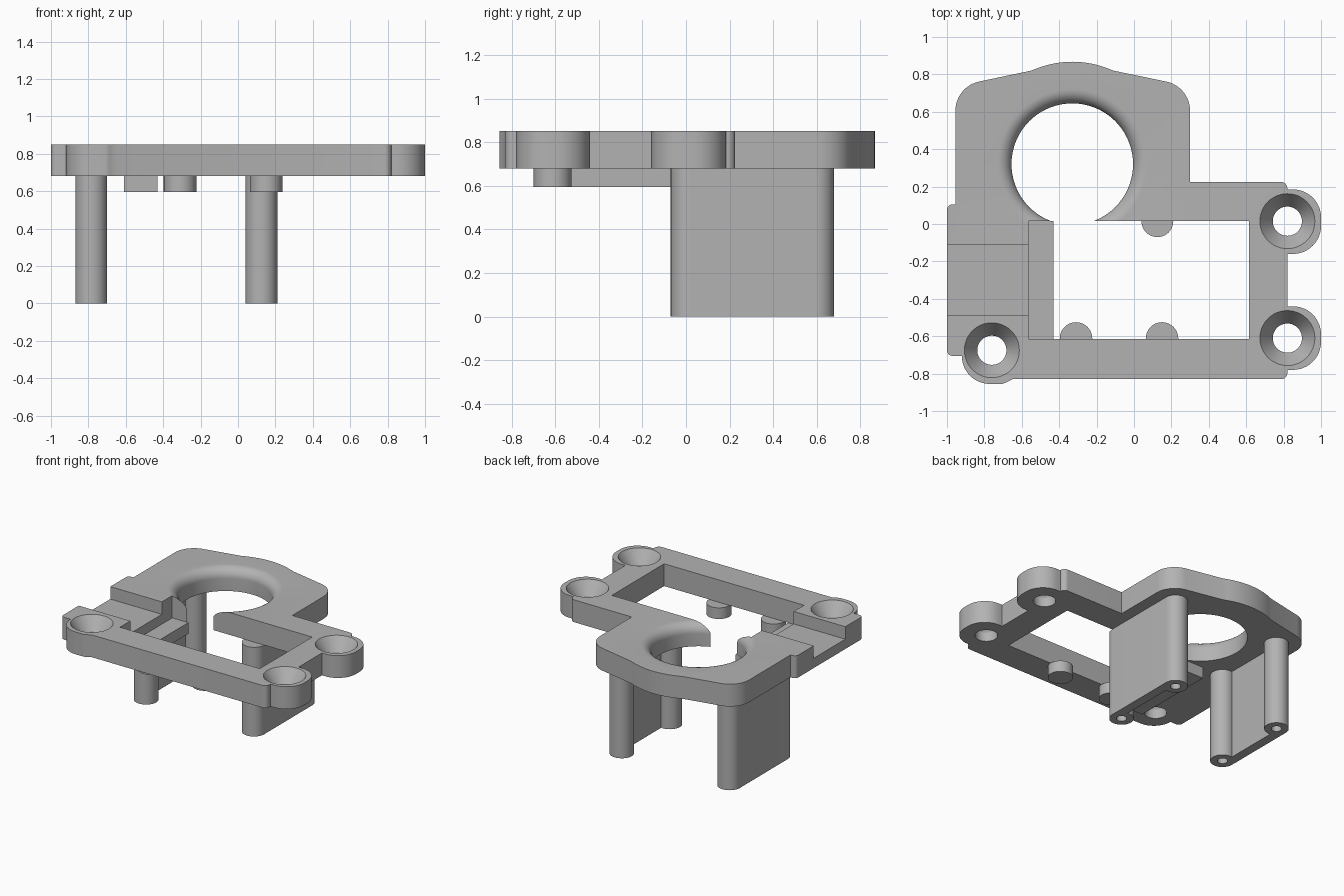
import bpy, bmesh
from math import sin, cos, tan, pi, radians
from mathutils import Vector

cube = bpy.data.objects.get("Cube")
if cube:
    bpy.data.objects.remove(cube, do_unlink=True)

grey = bpy.data.materials.new("plain grey")
grey.use_nodes = True
grey.diffuse_color = (0.45, 0.45, 0.45, 1)
grey.node_tree.nodes["Principled BSDF"].inputs["Base Color"].default_value = (0.45, 0.45, 0.45, 1)

BOTTOM, TOP, FLOOR, LIP = 0.68, 0.85, 0.755, 0.595


def make(name, bm):
    bmesh.ops.remove_doubles(bm, verts=bm.verts, dist=1e-5)
    bmesh.ops.recalc_face_normals(bm, faces=bm.faces)
    mesh = bpy.data.meshes.new(name)
    bm.to_mesh(mesh)
    bm.free()
    mesh.materials.append(grey)
    ob = bpy.data.objects.new(name, mesh)
    bpy.context.collection.objects.link(ob)
    return ob


def prism(name, points, z0, z1):
    bm = bmesh.new()
    face = bm.faces.new([bm.verts.new((p[0], p[1], z0)) for p in points])
    out = bmesh.ops.extrude_face_region(bm, geom=[face])
    for v in out["geom"]:
        if isinstance(v, bmesh.types.BMVert):
            v.co.z = z1
    return make(name, bm)


def box(name, x0, x1, y0, y1, z0, z1):
    return prism(name, [(x0, y0), (x1, y0), (x1, y1), (x0, y1)], z0, z1)


def lathe(name, profile, x, y, steps=48):
    # closed solid: the profile starts and ends on the axis
    bm = bmesh.new()
    verts = [bm.verts.new((x + r, y, z)) for r, z in profile]
    edges = [bm.edges.new(pair) for pair in zip(verts, verts[1:])]
    bmesh.ops.spin(bm, geom=verts + edges, cent=(x, y, 0), axis=(0, 0, 1),
                   angle=2 * pi, steps=steps)
    bmesh.ops.remove_doubles(bm, verts=bm.verts, dist=1e-5)
    bmesh.ops.dissolve_degenerate(bm, edges=bm.edges, dist=1e-5)
    return make(name, bm)


def rod(name, x, y, r, z0, z1):
    return lathe(name, [(0, z0), (r, z0), (r, z1), (0, z1)], x, y, 40)


def rounded(corners):
    # replace each (x, y, radius) corner with a tangent arc
    pts = []
    for i, (x, y, r) in enumerate(corners):
        c = Vector((x, y))
        if not r:
            pts.append(c)
            continue
        a = (Vector(corners[i - 1][:2]) - c).normalized()
        b = (Vector(corners[(i + 1) % len(corners)][:2]) - c).normalized()
        half = a.angle(b) / 2
        mid = c + (a + b).normalized() * (r / sin(half))
        start = c + a * (r / tan(half)) - mid
        end = c + b * (r / tan(half)) - mid
        sweep = start.angle(end)
        n = 12
        for k in range(n + 1):
            t = k / n
            pts.append(mid + (start * sin((1 - t) * sweep) + end * sin(t * sweep)) / sin(sweep))
    return pts


def boolean(ob, tool, operation="DIFFERENCE"):
    mod = ob.modifiers.new("cut", "BOOLEAN")
    mod.operation, mod.solver, mod.object = operation, "EXACT", tool
    bpy.context.view_layer.objects.active = ob
    bpy.ops.object.modifier_apply(modifier=mod.name)
    bpy.data.objects.remove(tool, do_unlink=True)


# Mounting plate outline
outline = [
    (-1, 0.105, 0.03), (-1, -0.705, 0.03), (-0.92, -0.705, 0),
    (-0.92, -0.855, 0.148), (-0.70, -0.855, 0.06), (-0.65, -0.83, 0),
    (0.82, -0.83, 0.035), (0.82, -0.78, 0),
    (1, -0.78, 0.15), (1, -0.44, 0.15), (0.82, -0.44, 0),
    (0.82, -0.16, 0), (1, -0.16, 0.15), (1, 0.185, 0.15), (0.82, 0.185, 0),
    (0.82, 0.225, 0.035), (0.3, 0.225, 0), (0.3, 0.735, 0.16),
    (-0.11, 0.82, 0), (-0.33, 0.905, 0.52), (-0.55, 0.82, 0),
    (-0.955, 0.735, 0.16), (-0.955, 0.105, 0),
]
plate = prism("mounting_plate", rounded(outline), BOTTOM, TOP)

# Round opening with a rounded upper rim
R, F = 0.325, 0.075
rim = [(R + F - F * cos(t * pi / 20), TOP - F + F * sin(t * pi / 20)) for t in range(11)]
boolean(plate, lathe("round_cutter", [(0, 0.5), (R, 0.5)] + rim + [(R + F, 1), (0, 1)],
                     -0.33, 0.32, 72))

# Window and side channel
boolean(plate, box("window_cutter", -0.565, 0.615, -0.615, 0.015, 0.5, 1))
boolean(plate, box("channel_cutter", -1.1, -0.5, -0.49, -0.11, FLOOR, 1))

# Countersunk screw holes
for x, y in ((0.82, 0.015), (0.82, -0.61), (-0.76, -0.675)):
    boolean(plate, lathe("screw_cutter", [(0, 0.5), (0.078, 0.5), (0.078, TOP - 0.1),
                                          (0.147, TOP), (0.147, 1), (0, 1)], x, y))

parts = [plate]

# Ledge under the window and two locating pegs
parts.append(box("window_ledge", -0.61, -0.43, -0.64, 0.015, LIP, BOTTOM))
for name, x in (("left_peg", 0.15), ("right_peg", -0.31)):
    parts.append(rod(name, x, -0.612, 0.087, LIP, BOTTOM))

# Tubular legs joined in pairs by a web flush with the outer side
for side, x, out in (("left", 0.125, 1), ("right", -0.785, -1)):
    x0, x1 = sorted((x + out * 0.085, x + out * 0.015))
    leg = box(side + "_leg_pair", x0, x1, 0.015, 0.595, 0, BOTTOM)
    for y in (0.015, 0.595):
        boolean(leg, rod("post", x, y, 0.085, 0, BOTTOM), "UNION")
    for y in (0.015, 0.595):
        boolean(leg, rod("bore", x, y, 0.036, -0.1, 0.5))
    parts.append(leg)

# Smooth curved walls, crisp edges
bpy.ops.object.select_all(action="DESELECT")
for ob in parts:
    ob.select_set(True)
bpy.context.view_layer.objects.active = plate
bpy.ops.object.shade_smooth_by_angle(angle=radians(30))
